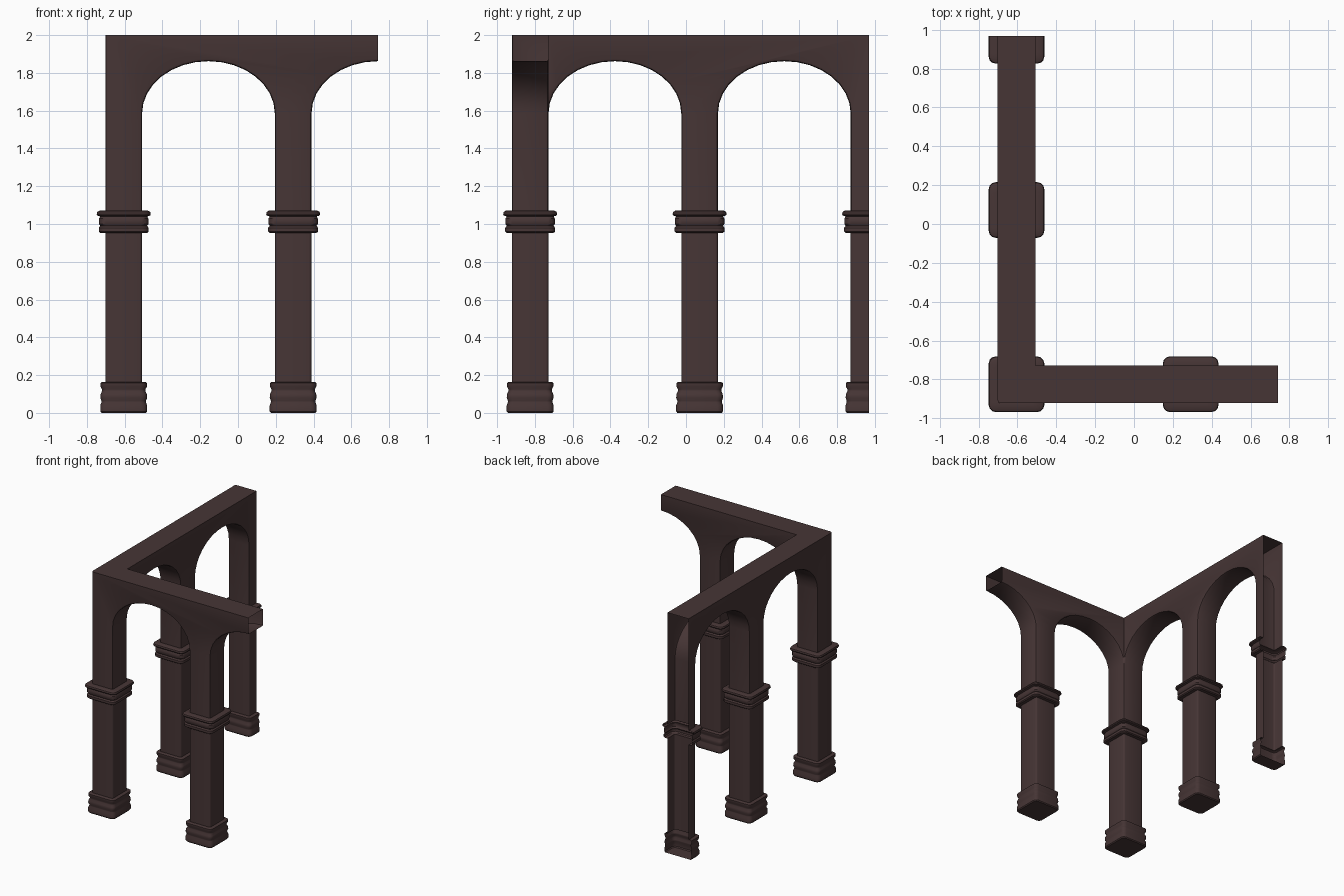
import bpy, bmesh, math

if "Cube" in bpy.data.objects:
    bpy.data.objects.remove(bpy.data.objects["Cube"])

CX, CY = -0.605, -0.825      # corner pillar centre
P, H = 0.897, 0.097          # pillar spacing, half thickness
Z0, SPRING, APEX, TOP = 1.07, 1.585, 1.862, 2.0

mat = bpy.data.materials.new("dark_stone")
mat.diffuse_color = (0.062, 0.036, 0.036, 1)
mat.use_nodes = True
mat.node_tree.nodes["Principled BSDF"].inputs["Base Color"].default_value = mat.diffuse_color


def finish(bm, name):
    me = bpy.data.meshes.new(name)
    bm.to_mesh(me)
    bm.free()
    ob = bpy.data.objects.new(name, me)
    bpy.context.collection.objects.link(ob)
    me.materials.append(mat)
    bpy.ops.object.select_all(action='DESELECT')
    ob.select_set(True)
    bpy.context.view_layer.objects.active = ob
    bpy.ops.object.shade_smooth_by_angle(angle=math.radians(35))


def arch(bay, portion=1.0, n=16):
    """Underside curve of one bay, as (distance along arm, height)."""
    a = P / 2 - H
    mid = (bay + 0.5) * P
    steps = int(n * portion)
    return [(mid - a * math.cos(math.pi * i / n),
             SPRING + (APEX - SPRING) * math.sin(math.pi * i / n)) for i in range(steps + 1)]


# Arcade: two arched arms sharing the corner pillar
bm = bmesh.new()
cache = {}


def vert(x, y, z):
    key = (round(x, 4), round(y, 4), round(z, 4))
    if key not in cache:
        cache[key] = bm.verts.new((CX + x, CY + y, z))
    return cache[key]


def arm(contour, end, place):
    outer = [(-H, Z0)] + contour + [(end, TOP), (-H, TOP)]
    inner = contour[1:] + [(end, TOP), (H, TOP)]
    bm.faces.new([vert(*place(s, -H), z) for s, z in outer])
    bm.faces.new([vert(*place(s, H), z) for s, z in inner])
    for (s0, z0), (s1, z1) in zip(contour, contour[1:]):
        if z0 == Z0 and z1 == Z0:          # open where a pillar joins
            continue
        bm.faces.new([vert(*place(s, t), z) for s, z, t in
                      ((s0, z0, -H), (s1, z1, -H), (s1, z1, H), (s0, z0, H))])


first = [(H, Z0)] + arch(0) + [(P - H, Z0), (P + H, Z0)]
arm(first + arch(1, 0.5), 1.5 * P, lambda s, t: (s, t))
arm(first + arch(1) + [(2 * P - H, Z0), (2 * P, Z0)], 2 * P, lambda s, t: (t, s))
top = bm.faces.new([vert(x, y, TOP) for x, y in
                    ((-H, -H), (1.5 * P, -H), (1.5 * P, H), (H, H), (H, 2 * P), (-H, 2 * P))])
bmesh.ops.recalc_face_normals(bm, faces=bm.faces[:])
top.normal_update()
if top.normal.z < 0:
    bmesh.ops.reverse_faces(bm, faces=bm.faces[:])
bm.normal_update()
# Soften the arch and pillar edges, leaving the top crisp
soft = [e for e in bm.edges if len(e.link_faces) == 2 and e.is_convex
        and e.calc_face_angle() > 0.6 and min(v.co.z for v in e.verts) < TOP - 0.01
        and not all(abs(f.normal.z) > 0.1 and len(f.verts) == 4 for f in e.link_faces)]
bmesh.ops.bevel(bm, geom=soft, offset=0.014, segments=2, profile=0.5,
                affect='EDGES', clamp_overlap=False)
finish(bm, "arcade")

# Pillar profile: (half width, height, corner radius)
PROFILE = [(0.118, 0.0, 0.03), (0.124, 0.008, 0.03), (0.124, 0.04, 0.03), (0.118, 0.056, 0.03),
           (0.118, 0.064, 0.03), (0.124, 0.08, 0.03), (0.122, 0.1, 0.03), (0.115, 0.115, 0.03),
           (0.115, 0.125, 0.03), (0.123, 0.14, 0.03), (0.123, 0.158, 0.03), (0.116, 0.163, 0.03),
           (H, 0.163, 0.014), (H, 0.953, 0.014),
           (0.124, 0.953, 0.035), (0.132, 0.96, 0.035), (0.132, 0.98, 0.035), (0.124, 0.99, 0.035),
           (0.131, 1.0, 0.035), (0.131, 1.028, 0.035), (0.124, 1.04, 0.035), (0.14, 1.045, 0.035),
           (0.143, 1.052, 0.035), (0.14, 1.064, 0.035), (0.128, 1.071, 0.035), (H, Z0, 0.014)]


def ring(bm, cx, cy, w, z, r, seg=3):
    out = []
    for k, (sx, sy) in enumerate(((1, 1), (-1, 1), (-1, -1), (1, -1))):
        for i in range(seg + 1):
            a = math.pi / 2 * (k + i / seg)
            out.append(bm.verts.new((cx + sx * (w - r) + r * math.cos(a),
                                     cy + sy * (w - r) + r * math.sin(a), z)))
    return out


def pillar(name, cx, cy, cut=False):
    bm = bmesh.new()
    rings = [ring(bm, cx, cy, *p) for p in PROFILE]
    bm.faces.new(rings[0][::-1])
    for a, b in zip(rings, rings[1:]):
        n = len(a)
        for i in range(n):
            j = (i + 1) % n
            bm.faces.new((a[i], a[j], b[j], b[i]))
    if cut:                                  # open half pillar at the module end
        bmesh.ops.bisect_plane(bm, geom=bm.verts[:] + bm.edges[:] + bm.faces[:],
                               plane_co=(cx, cy, 0), plane_no=(0, 1, 0), clear_outer=True)
    finish(bm, name)


pillar("corner_pillar", CX, CY)
pillar("front_pillar", CX + P, CY)
pillar("side_pillar", CX, CY + P)
pillar("rear_half_pillar", CX, CY + 2 * P, cut=True)
